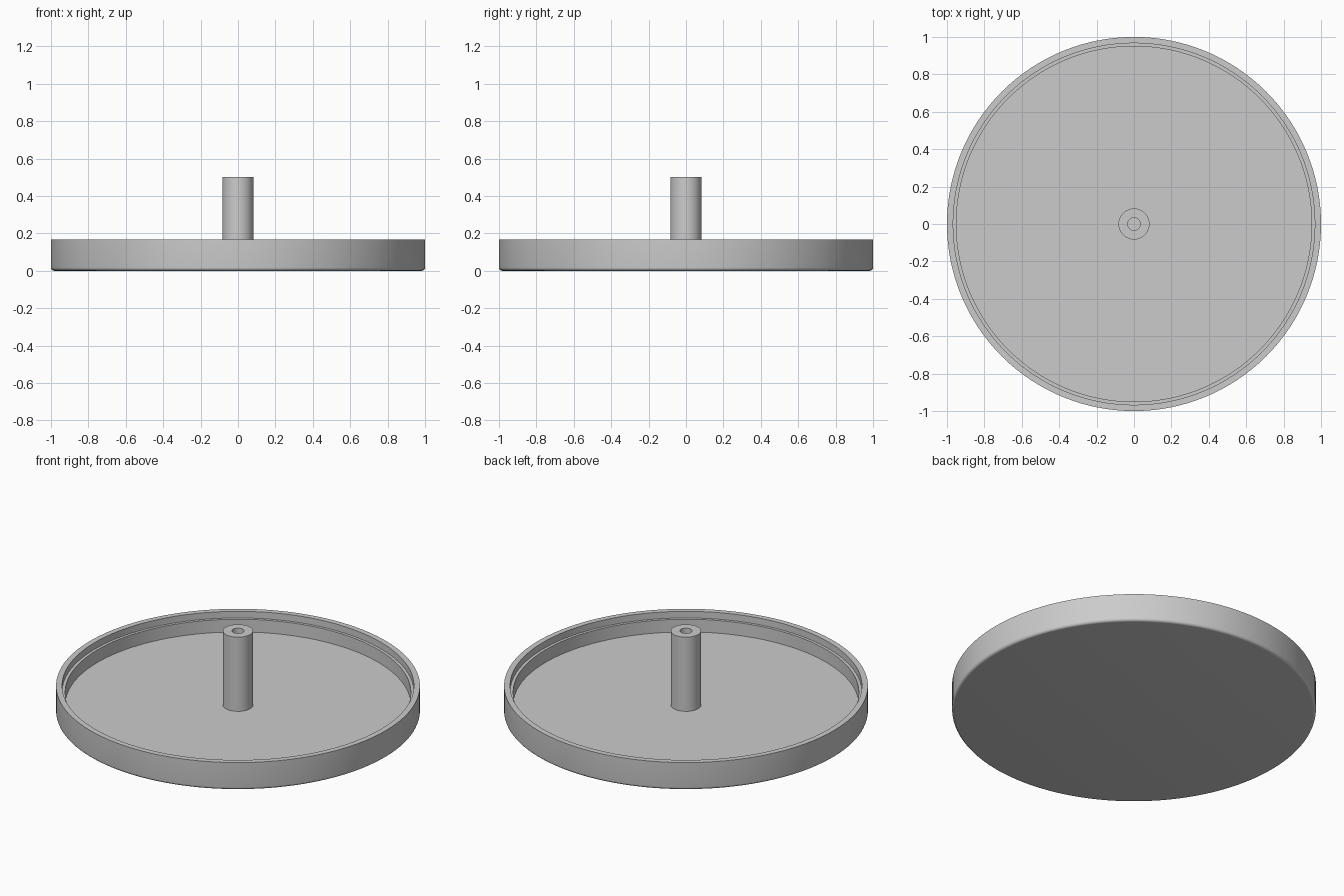
import bpy, bmesh, math
from mathutils import Vector

default = bpy.data.objects.get("Cube")
if default:
    bpy.data.objects.remove(default, do_unlink=True)

grey = bpy.data.materials.new("plain grey")
grey.use_nodes = True
colour = (0.6, 0.6, 0.6, 1)
grey.diffuse_color = colour
grey.node_tree.nodes["Principled BSDF"].inputs["Base Color"].default_value = colour


def lathe(name, profile, steps):
    """Turn a closed (radius, height) profile around the z axis."""
    bm = bmesh.new()
    verts = [bm.verts.new((r, 0, z)) for r, z in profile]
    edges = [bm.edges.new(pair) for pair in zip(verts, verts[1:])]
    bmesh.ops.spin(bm, geom=verts + edges, cent=(0, 0, 0), axis=(0, 0, 1),
                   angle=math.tau, steps=steps)
    bmesh.ops.remove_doubles(bm, verts=bm.verts, dist=0.0001)
    bmesh.ops.recalc_face_normals(bm, faces=bm.faces)
    mesh = bpy.data.meshes.new(name)
    bm.to_mesh(mesh)
    bm.free()
    mesh.materials.append(grey)
    obj = bpy.data.objects.new(name, mesh)
    bpy.context.collection.objects.link(obj)
    bpy.ops.object.select_all(action='DESELECT')
    obj.select_set(True)
    bpy.context.view_layer.objects.active = obj
    bpy.ops.object.shade_smooth_by_angle(angle=math.radians(30))
    return obj


# Round tray: rounded bottom edge, rim, stepped lid seat, flat floor
height, floor, wall_radius, seat_radius, seat = 0.167, 0.05, 0.95, 0.967, 0.127
fillet = 0.017
rounded = [(1 - fillet + fillet * math.sin(a), fillet - fillet * math.cos(a))
           for a in (math.radians(15 * i) for i in range(7))]
lathe("tray", [(0, 0)] + rounded + [
    (1, height), (seat_radius, height), (seat_radius, seat),
    (wall_radius, seat), (wall_radius, floor), (0, floor)], 128)

# Central post with a blind bore in its top
post_radius, bore_radius, post_top, bore_bottom = 0.083, 0.034, 0.5, 0.167
lathe("centre_post", [
    (0, floor - 0.01), (post_radius, floor - 0.01), (post_radius, post_top),
    (bore_radius, post_top), (bore_radius, bore_bottom), (0, bore_bottom)], 64)
